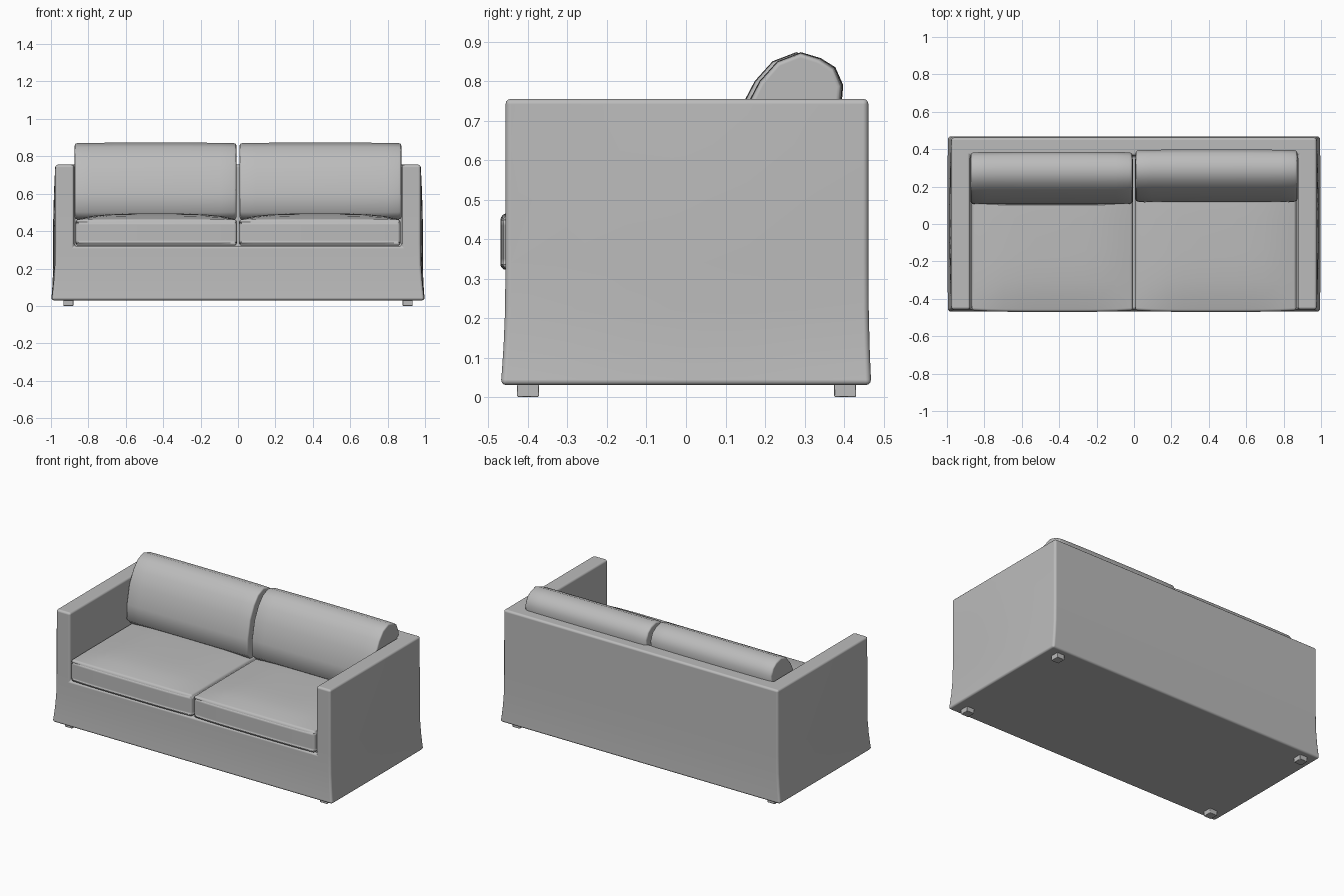
import bpy, bmesh, math

if "Cube" in bpy.data.objects:
    bpy.data.objects.remove(bpy.data.objects["Cube"])

fabric = bpy.data.materials.new("grey_fabric")
fabric.diffuse_color = (0.5, 0.5, 0.5, 1)
fabric.use_nodes = True
fabric.node_tree.nodes["Principled BSDF"].inputs["Base Color"].default_value = fabric.diffuse_color


def finish(name, bm, bevel=0.0, segments=3):
    """Turn a bmesh into a smooth object with rounded edges."""
    bmesh.ops.recalc_face_normals(bm, faces=bm.faces)
    me = bpy.data.meshes.new(name)
    bm.to_mesh(me)
    bm.free()
    me.materials.append(fabric)
    for p in me.polygons:
        p.use_smooth = True
    ob = bpy.data.objects.new(name, me)
    bpy.context.collection.objects.link(ob)
    if bevel:
        mod = ob.modifiers.new("rounding", 'BEVEL')
        mod.width = bevel
        mod.segments = segments
        mod.limit_method = 'ANGLE'
        mod.angle_limit = math.radians(50)
        mod.harden_normals = True
    return ob


def box(x0, x1, y0, y1, z0, z1, cuts=0):
    bm = bmesh.new()
    bmesh.ops.create_cube(bm, size=1)
    if cuts:
        bmesh.ops.subdivide_edges(bm, edges=bm.edges, cuts=cuts, use_grid_fill=True)
    for v in bm.verts:
        v.co = (x0 + (v.co.x + 0.5) * (x1 - x0),
                y0 + (v.co.y + 0.5) * (y1 - y0),
                z0 + (v.co.z + 0.5) * (z1 - z0))
    return bm


def loft(rings):
    """Skin a list of closed rings and cap both ends."""
    bm = bmesh.new()
    vs = [[bm.verts.new(p) for p in r] for r in rings]
    n = len(vs[0])
    for a, b in zip(vs, vs[1:]):
        for i in range(n):
            j = (i + 1) % n
            bm.faces.new((a[i], a[j], b[j], b[i]))
    bm.faces.new(vs[0])
    bm.faces.new(vs[-1])
    return bm


# Slipcovered body: block with a flared hem and slightly bowed sides
rings = []
for z in (0.03, 0.07, 0.13, 0.22, 0.34, 0.5, 0.64, 0.755):
    flare = max(0, 1 - (z - 0.03) / 0.27) ** 2
    bow = 0.012 * math.sin(math.pi * min(1, z / 0.755))
    x, yf, yb = 0.977 + 0.02 * flare, -0.457 - 0.012 * flare, 0.462 + 0.007 * flare
    ys = [yf + (yb - yf) * i / 6 for i in range(7)]
    side = [(x + bow * math.sin(math.pi * i / 6), y, z) for i, y in enumerate(ys)]
    rings.append(side + [(-px, py, pz) for px, py, pz in reversed(side)])
body = finish("sofa_body", loft(rings))

# Hollow out the seat between arms and back
cutter = finish("seat_cutter", box(-0.876, 0.876, -0.7, 0.365, 0.32, 1.0))
cutter.hide_render = True
mod = body.modifiers.new("seat_recess", 'BOOLEAN')
mod.operation = 'DIFFERENCE'
mod.solver = 'EXACT'
mod.object = cutter
bpy.context.view_layer.objects.active = body
bpy.ops.object.modifier_apply(modifier=mod.name)
bpy.data.objects.remove(cutter)
mod = body.modifiers.new("rounding", 'BEVEL')
mod.width = 0.014
mod.segments = 3
mod.limit_method = 'ANGLE'
mod.angle_limit = math.radians(50)
mod.harden_normals = True

# Back cushion side profile (y, z)
back_profile = [(0.15, 0.46), (0.108, 0.50), (0.112, 0.60), (0.138, 0.72),
                (0.18, 0.80), (0.225, 0.85), (0.285, 0.873), (0.335, 0.858),
                (0.372, 0.835), (0.392, 0.79), (0.388, 0.74), (0.355, 0.60),
                (0.31, 0.46)]
cy, cz = 0.25, 0.67

for s, label in ((-1, "left"), (1, "right")):
    # Seat cushion with a crowned top
    x0, x1 = sorted((s * 0.006, s * 0.868))
    bm = box(x0, x1, -0.47, 0.36, 0.322, 0.462, cuts=9)
    xm, hx, ym, hy = (x0 + x1) / 2, (x1 - x0) / 2, -0.055, 0.415
    for v in bm.verts:
        u, w = (v.co.x - xm) / hx, (v.co.y - ym) / hy
        if v.co.z > 0.46:
            v.co.z += 0.032 * (1 - u ** 4) * (1 - w ** 4)
        if w < -0.99:
            v.co.y += 0.008 * u ** 4
    finish(label + "_seat_cushion", bm, 0.018)

    # Leaning back cushion, pinched towards its ends
    rings = []
    for t, k in ((-1, 0.94), (-0.96, 0.98), (-0.8, 0.99), (-0.4, 1), (0, 1),
                 (0.4, 1), (0.8, 0.99), (0.96, 0.98), (1, 0.94)):
        shift = 0.006 * s
        rings.append([(s * 0.441 + 0.432 * t, cy + (y - cy) * k + shift,
                       cz + (z - cz) * (0.5 + 0.5 * k)) for y, z in back_profile])
    finish(label + "_back_cushion", loft(rings), 0.008, 2)

    # Short square feet
    for y, end in ((-0.4, "front"), (0.403, "back")):
        finish(f"{label}_{end}_foot",
               box(s * 0.907 - 0.027, s * 0.907 + 0.027, y - 0.028, y + 0.028, 0, 0.04),
               0.003, 1)
